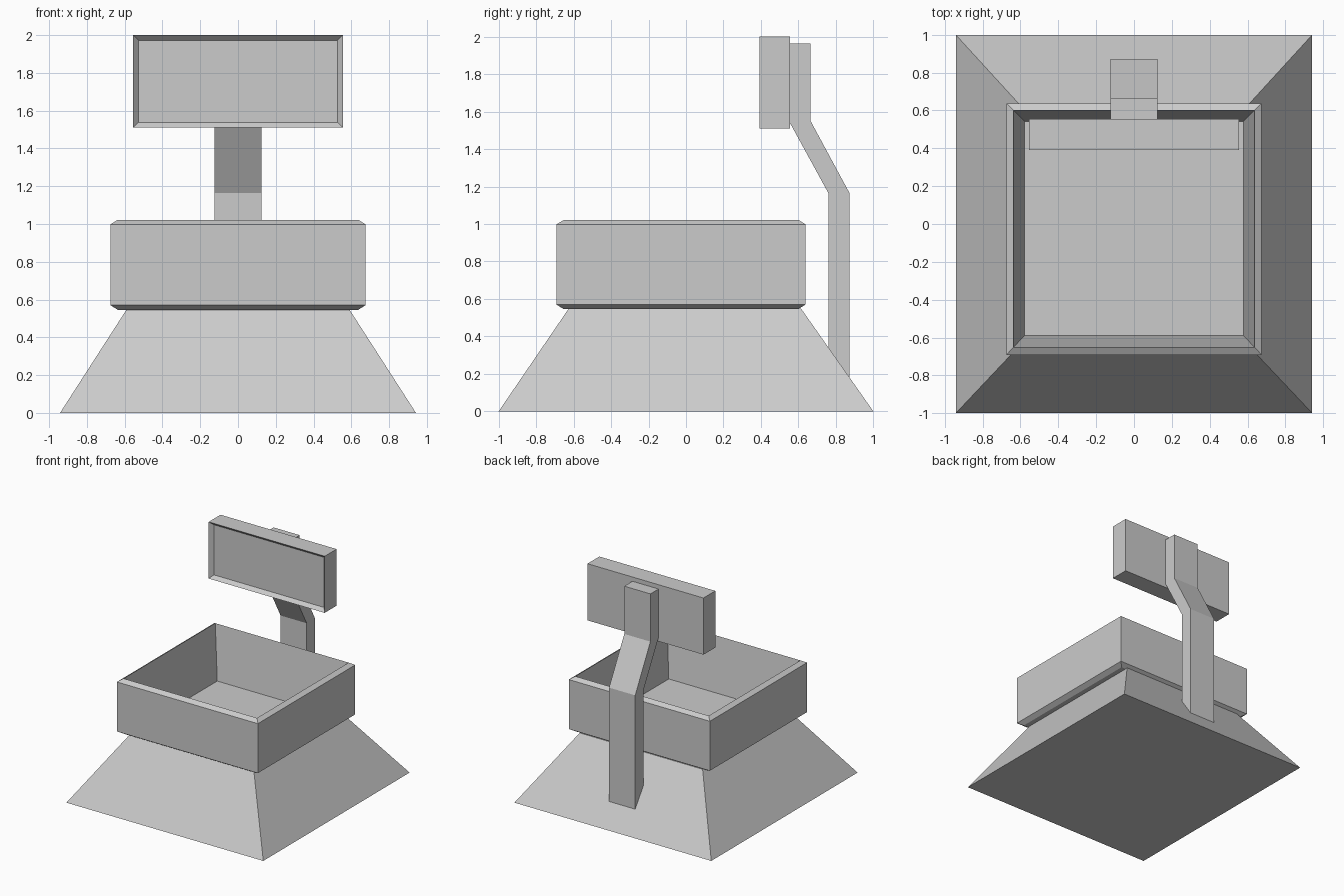
import bpy, bmesh

if "Cube" in bpy.data.objects:
    bpy.data.objects.remove(bpy.data.objects["Cube"])


def finish(name, bm):
    bmesh.ops.recalc_face_normals(bm, faces=bm.faces[:])
    mesh = bpy.data.meshes.new(name)
    bm.to_mesh(mesh)
    bm.free()
    obj = bpy.data.objects.new(name, mesh)
    bpy.context.collection.objects.link(obj)
    return obj


def stacked_rings(name, rings):
    """Bridge rectangular rings (half_x, y_min, y_max, z) and cap both ends."""
    bm = bmesh.new()
    loops = [[bm.verts.new(p) for p in
              ((-hx, y0, z), (hx, y0, z), (hx, y1, z), (-hx, y1, z))]
             for hx, y0, y1, z in rings]
    for a, b in zip(loops, loops[1:]):
        for i in range(4):
            j = (i + 1) % 4
            bm.faces.new((a[i], a[j], b[j], b[i]))
    bm.faces.new(loops[0])
    bm.faces.new(loops[-1])
    return finish(name, bm)


def extruded_profile(name, profile, half_width):
    """Extrude a (y, z) outline symmetrically along x."""
    bm = bmesh.new()
    face = bm.faces.new([bm.verts.new((-half_width, y, z)) for y, z in profile])
    new = bmesh.ops.extrude_face_region(bm, geom=[face])["geom"]
    bmesh.ops.translate(bm, vec=(2 * half_width, 0, 0),
                        verts=[v for v in new if isinstance(v, bmesh.types.BMVert)])
    return finish(name, bm)


# Flared pedestal
stacked_rings("pedestal", [(0.942, -1.0, 1.0, 0.0), (0.588, -0.625, 0.613, 0.55)])

# Open tray with chamfered edges and tapering inner walls
stacked_rings("tray", [
    (0.635, -0.652, 0.598, 0.545),
    (0.675, -0.692, 0.638, 0.57),
    (0.675, -0.692, 0.638, 0.998),
    (0.638, -0.652, 0.601, 1.022),
    (0.578, -0.590, 0.542, 0.56),
])

# Bent support post rising from the back slope
extruded_profile("support_post", [
    (0.76, 0.33), (0.873, 0.17), (0.873, 1.165), (0.665, 1.55),
    (0.665, 1.963), (0.552, 1.963), (0.552, 1.545), (0.76, 1.165),
], 0.125)

# Display panel with a recessed front
bm = bmesh.new()
bmesh.ops.create_cube(bm, size=1)
bmesh.ops.scale(bm, vec=(1.11, 0.162, 0.49), verts=bm.verts[:])
bmesh.ops.translate(bm, vec=(0, 0.473, 1.755), verts=bm.verts[:])
bm.normal_update()
front = [f for f in bm.faces if f.normal.y < -0.9]
bmesh.ops.inset_region(bm, faces=front, thickness=0.04)
bmesh.ops.translate(bm, vec=(0, 0.03, 0), verts=front[0].verts[:])
finish("display_panel", bm)
